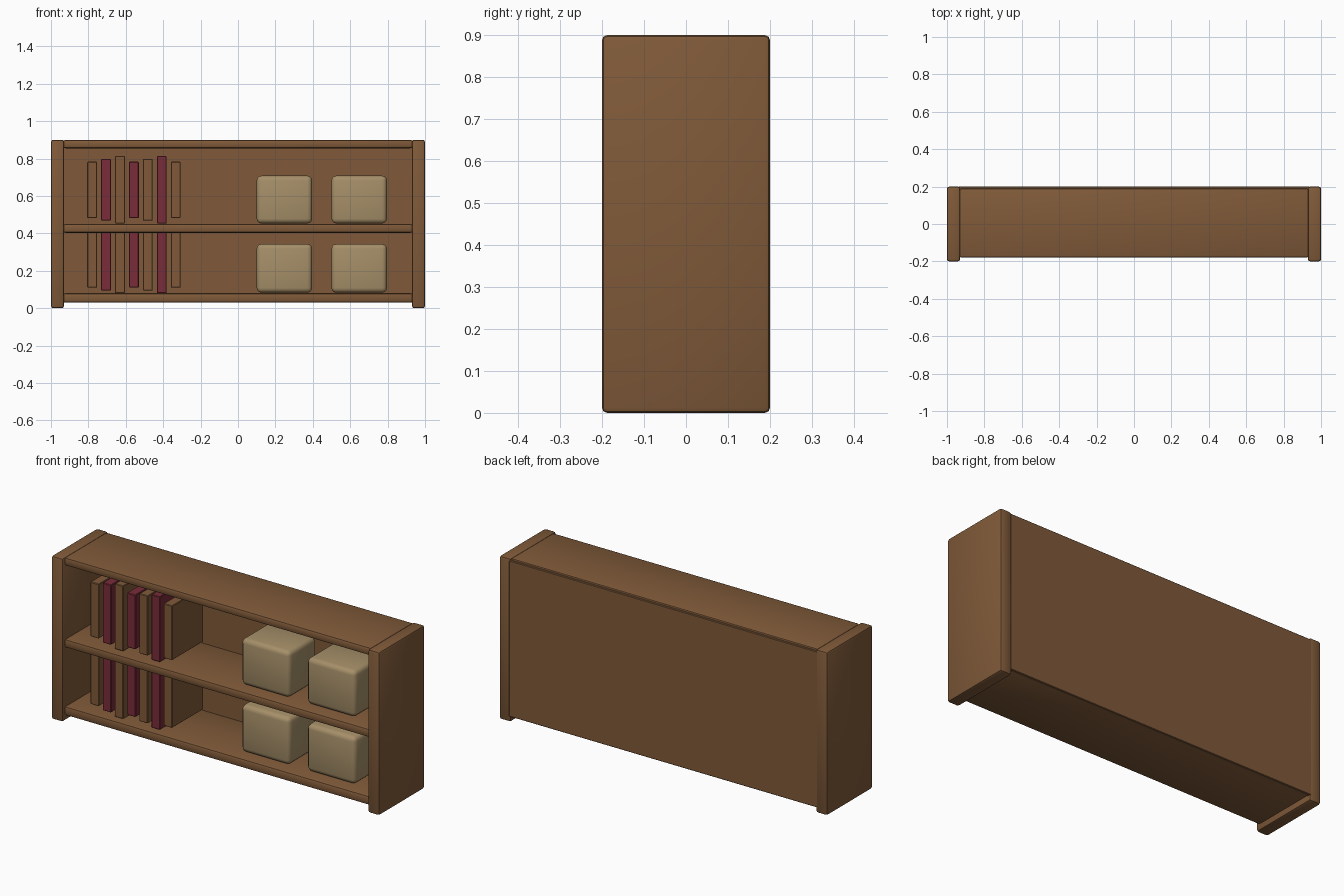
import bpy, bmesh

if "Cube" in bpy.data.objects:
    bpy.data.objects.remove(bpy.data.objects["Cube"])


def material(name, rgb):
    m = bpy.data.materials.new(name)
    m.diffuse_color = (*rgb, 1)
    m.use_nodes = True
    m.node_tree.nodes["Principled BSDF"].inputs["Base Color"].default_value = m.diffuse_color
    return m


WOOD = material("brown wood", (0.215, 0.102, 0.041))
RED = material("dark red", (0.19, 0.025, 0.040))
TAN = material("tan", (0.38, 0.275, 0.14))


def box(name, lo, hi, mat, bevel=0.0, segments=1):
    """Bevelled box between two corners."""
    bm = bmesh.new()
    bmesh.ops.create_cube(bm, size=1)
    for v in bm.verts:
        v.co = [(a + b) / 2 + c * (b - a) for a, b, c in zip(lo, hi, v.co)]
    if bevel:
        bmesh.ops.bevel(bm, geom=bm.edges[:], offset=bevel, segments=segments,
                        profile=0.5, affect='EDGES')
    me = bpy.data.meshes.new(name)
    bm.to_mesh(me)
    bm.free()
    me.materials.append(mat)
    ob = bpy.data.objects.new(name, me)
    bpy.context.collection.objects.link(ob)
    if segments > 1:
        bpy.ops.object.select_all(action='DESELECT')
        ob.select_set(True)
        bpy.context.view_layer.objects.active = ob
        bpy.ops.object.shade_smooth_by_angle(angle=0.7)
    return ob


# side panels
box("left_side", (-1, -0.2, 0), (-0.93, 0.2, 0.9), WOOD, 0.012, 2)
box("right_side", (0.93, -0.2, 0), (1, 0.2, 0.9), WOOD, 0.012, 2)

# horizontal boards
for name, z0, z1 in (("bottom_board", 0.03, 0.08),
                     ("middle_shelf", 0.403, 0.45),
                     ("top_board", 0.855, 0.90)):
    box(name, (-0.935, -0.18, z0), (0.935, 0.19, z1), WOOD, 0.012, 2)

# back panel
box("back_panel", (-0.94, 0.18, 0.03), (0.94, 0.2, 0.89), WOOD, 0.003)

# books and storage boxes on both levels
levels = (("lower", 0.26, 0.083, 0.343), ("upper", 0.633, 0.453, 0.708))
for level, book_z, box_lo, box_hi in levels:
    for i in range(7):
        x = -0.78 + 0.0745 * i
        h = (0.15, 0.165, 0.18)[i % 3]
        box(f"{level}_book_{i + 1}", (x - 0.026, -0.135, book_z - h),
            (x + 0.026, 0.135, book_z + h), RED if i % 2 else WOOD, 0.003)
    for i, x in enumerate((0.248, 0.648)):
        box(f"{level}_storage_box_{i + 1}", (x - 0.148, -0.12, box_lo),
            (x + 0.148, 0.12, box_hi), TAN, 0.025, 3)
